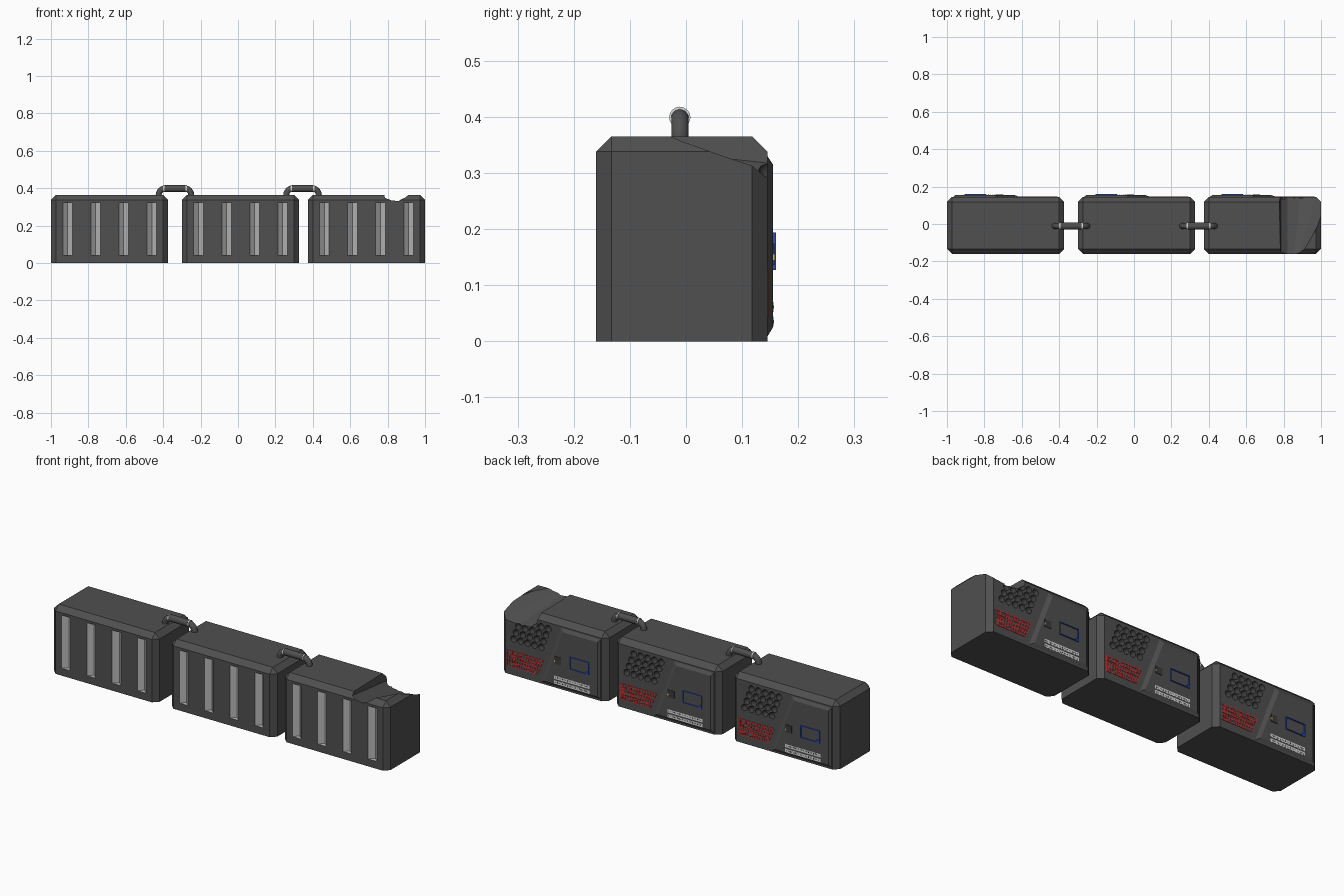
import bpy
import bmesh
import math

cube = bpy.data.objects.get("Cube")
if cube:
    bpy.data.objects.remove(cube, do_unlink=True)


def material(name, r, g, b):
    m = bpy.data.materials.new(name)
    m.use_nodes = True
    m.diffuse_color = (r, g, b, 1)
    m.node_tree.nodes["Principled BSDF"].inputs["Base Color"].default_value = (r, g, b, 1)
    return m


DARK = material("dark_grey", 0.08, 0.08, 0.08)
BLACK = material("charcoal", 0.045, 0.045, 0.045)
GREY = material("light_grey", 0.52, 0.52, 0.52)
PALE = material("pale_metal", 0.7, 0.7, 0.7)
RED = material("red", 0.65, 0.03, 0.03)
BLUE = material("blue", 0.03, 0.07, 0.5)
AMBER = material("amber", 0.7, 0.45, 0.15)

LENGTH, HEIGHT, FRONT, BACK, CHAMFER = 0.627, 0.365, -0.16, 0.145, 0.027
FACE = 0.155


def finish(name, bm, mat):
    bmesh.ops.recalc_face_normals(bm, faces=bm.faces)
    me = bpy.data.meshes.new(name)
    bm.to_mesh(me)
    bm.free()
    me.materials.append(mat)
    ob = bpy.data.objects.new(name, me)
    bpy.context.collection.objects.link(ob)
    return ob


def add_loft(bm, loop_a, loop_b):
    a = [bm.verts.new(p) for p in loop_a]
    b = [bm.verts.new(p) for p in loop_b]
    bm.faces.new(a)
    bm.faces.new(b)
    for i in range(len(a)):
        j = (i + 1) % len(a)
        bm.faces.new((a[i], a[j], b[j], b[i]))


def add_plate(bm, base, y0, y1, top=None):
    """Plate on the back face, outlined by (x, z) points."""
    add_loft(bm, [(x, y0, z) for x, z in base], [(x, y1, z) for x, z in top or base])


def rect(x0, x1, z0, z1):
    return [(x0, z0), (x1, z0), (x1, z1), (x0, z1)]


def add_bar(bm, p, q, width, y0, y1):
    dx, dz = q[0] - p[0], q[1] - p[1]
    k = width / 2 / math.hypot(dx, dz)
    nx, nz = -dz * k, dx * k
    add_plate(bm, [(p[0] + nx, p[1] + nz), (q[0] + nx, q[1] + nz),
                   (q[0] - nx, q[1] - nz), (p[0] - nx, p[1] - nz)], y0, y1)


def cut(ob, cutter):
    mod = ob.modifiers.new("cut", "BOOLEAN")
    mod.operation, mod.solver, mod.object = "DIFFERENCE", "EXACT", cutter
    mod.material_mode = "TRANSFER"
    bpy.context.view_layer.objects.active = ob
    bpy.ops.object.modifier_apply(modifier=mod.name)
    bpy.data.objects.remove(cutter, do_unlink=True)


def build_unit(tag, x0, damaged):
    # Chamfered body
    bm = bmesh.new()
    bmesh.ops.create_cube(bm, size=1)
    for v in bm.verts:
        v.co = (x0 + (v.co.x + 0.5) * LENGTH, FRONT + (v.co.y + 0.5) * (BACK - FRONT),
                (v.co.z + 0.5) * HEIGHT)
    edges = [e for e in bm.edges if max(v.co.z for v in e.verts) > 0.1]
    bmesh.ops.bevel(bm, geom=edges, offset=CHAMFER, segments=1, affect="EDGES", profile=0.5)
    body = finish(tag + "_body", bm, DARK)

    # Light V grooves down the front
    for i in range(4):
        x, w, y = x0 + 0.089 + i * 0.15, 0.036, FRONT - 0.01
        tri = [(x - w, y), (x + w, y), (x, FRONT + 0.025)]
        bm = bmesh.new()
        add_loft(bm, [(*p, 0.04) for p in tri], [(*p, 0.325) for p in tri])
        cut(body, finish("groove_cutter", bm, GREY))

    # Round dimples in slanted rows
    bm = bmesh.new()
    for row in range(4):
        for col in range(5):
            geom = bmesh.ops.create_uvsphere(bm, u_segments=12, v_segments=8, radius=0.0175)
            bmesh.ops.translate(bm, verts=geom["verts"], vec=(
                x0 + 0.345 + row * 0.014 + col * 0.041, BACK + 0.002, 0.305 - row * 0.037))
    for f in bm.faces:
        f.smooth = True
    cut(body, finish("dimple_cutter", bm, BLACK))

    # Widening gouge across the damaged end
    if damaged:
        near = [(0.775, 0.42), (0.785, 0.352), (0.82, 0.337), (0.855, 0.333),
                (0.88, 0.35), (0.90, 0.38), (0.90, 0.42)]
        far = [(0.765, 0.42), (0.785, 0.315), (0.82, 0.283), (0.89, 0.275),
               (0.98, 0.285), (1.07, 0.33), (1.10, 0.42)]
        bm = bmesh.new()
        add_plate(bm, near, -0.17, 0.17, far)
        cut(body, finish("gouge_cutter", bm, DARK))

    # Raised control panel with a slanted side
    bm = bmesh.new()
    add_plate(bm, [(x0 + x, z) for x, z in ((0.027, 0), (0.40, 0), (0.275, 0.338), (0.027, 0.338))],
              BACK - 0.005, FACE,
              [(x0 + x, z) for x, z in ((0.045, 0.025), (0.36, 0.025), (0.25, 0.315), (0.045, 0.315))])
    finish(tag + "_control_panel", bm, DARK)

    # Fine red lattice below the dimples
    bm = bmesh.new()
    low, high = 0.045, 0.125
    for i in range(5):
        t = i / 4
        z = low + (high - low) * t
        add_bar(bm, (x0 + 0.41 - 0.035 * t, z), (x0 + 0.59, z), 0.005, BACK - 0.002, BACK + 0.002)
    for i in range(14):
        t = i / 13
        add_bar(bm, (x0 + 0.41 + 0.18 * t, low), (x0 + 0.375 + 0.215 * t, high),
                0.004, BACK - 0.002, BACK + 0.002)
    finish(tag + "_red_lattice", bm, RED)

    # Thin blue display outline with heavier corner marks
    x1, x2, z1, z2, w = x0 + 0.095, x0 + 0.21, 0.127, 0.194, 0.004
    bm = bmesh.new()
    for box in (rect(x1, x2, z1, z1 + w), rect(x1, x2, z2 - w, z2),
                rect(x1, x1 + w, z1, z2), rect(x2 - w, x2, z1, z2),
                rect(x1, x1 + 0.016, z1, z1 + 0.014)):
        add_plate(bm, box, FACE - 0.002, 0.16)
    finish(tag + "_display_frame", bm, BLUE)

    # Square button with a small marker beside it
    bx, bz = x0 + 0.28, 0.155
    for name, box, y, mat in (
            ("_button", rect(bx - 0.019, bx + 0.019, bz - 0.019, bz + 0.019), 0.158, BLACK),
            ("_button_marker", rect(bx + 0.014, bx + 0.021, bz - 0.01, bz), 0.159, AMBER)):
        bm = bmesh.new()
        add_plate(bm, box, FACE - 0.002, y)
        finish(tag + name, bm, mat)

    # Ribbed vent strips
    strips, slots = bmesh.new(), bmesh.new()
    for z in (0.035, 0.061):
        add_plate(strips, rect(x0 + 0.092, x0 + 0.302, z - 0.009, z + 0.009), FACE - 0.006, 0.156)
        for i in range(20):
            x = x0 + 0.102 + i * 0.01
            add_plate(slots, rect(x - 0.0015, x + 0.0015, z - 0.003, z + 0.003), FACE, 0.1568)
    finish(tag + "_vent_strips", strips, PALE)
    finish(tag + "_vent_slots", slots, BLACK)


def build_hose(tag, cx):
    # Bent pipe bridging two units
    half, r, top, y = 0.087, 0.035, 0.399, -0.011
    side = [(half, 0.34)] + [(half - r + r * math.cos(a * math.pi / 12),
                              top - r + r * math.sin(a * math.pi / 12)) for a in range(7)]
    path = [(cx - x, z) for x, z in side] + [(cx + x, z) for x, z in reversed(side)]
    curve = bpy.data.curves.new(tag, "CURVE")
    curve.dimensions = "3D"
    curve.bevel_depth, curve.bevel_resolution = 0.016, 3
    curve.use_fill_caps = True
    spline = curve.splines.new("POLY")
    spline.points.add(len(path) - 1)
    for point, (x, z) in zip(spline.points, path):
        point.co = (x, y, z, 1)
    spline.use_smooth = True
    ob = bpy.data.objects.new(tag, curve)
    bpy.context.collection.objects.link(ob)
    curve.materials.append(DARK)

    # Thicker sleeve and its pale end rings
    for name, x, w, rad, mat in (("_sleeve", 0, 0.056, 0.018, DARK), ("_ring_a", -0.06, 0.003, 0.019, PALE),
                                 ("_ring_b", 0.06, 0.003, 0.019, PALE)):
        circle = [(y + rad * math.cos(i * math.tau / 16), top + rad * math.sin(i * math.tau / 16))
                  for i in range(16)]
        bm = bmesh.new()
        add_loft(bm, [(cx + x - w, *p) for p in circle], [(cx + x + w, *p) for p in circle])
        finish(tag + name, bm, mat)


for tag, x0, damaged in (("right_unit", -1, False), ("middle_unit", -0.3, False), ("left_unit", 0.373, True)):
    build_unit(tag, x0, damaged)
build_hose("right_hose", -0.337)
build_hose("left_hose", 0.345)
